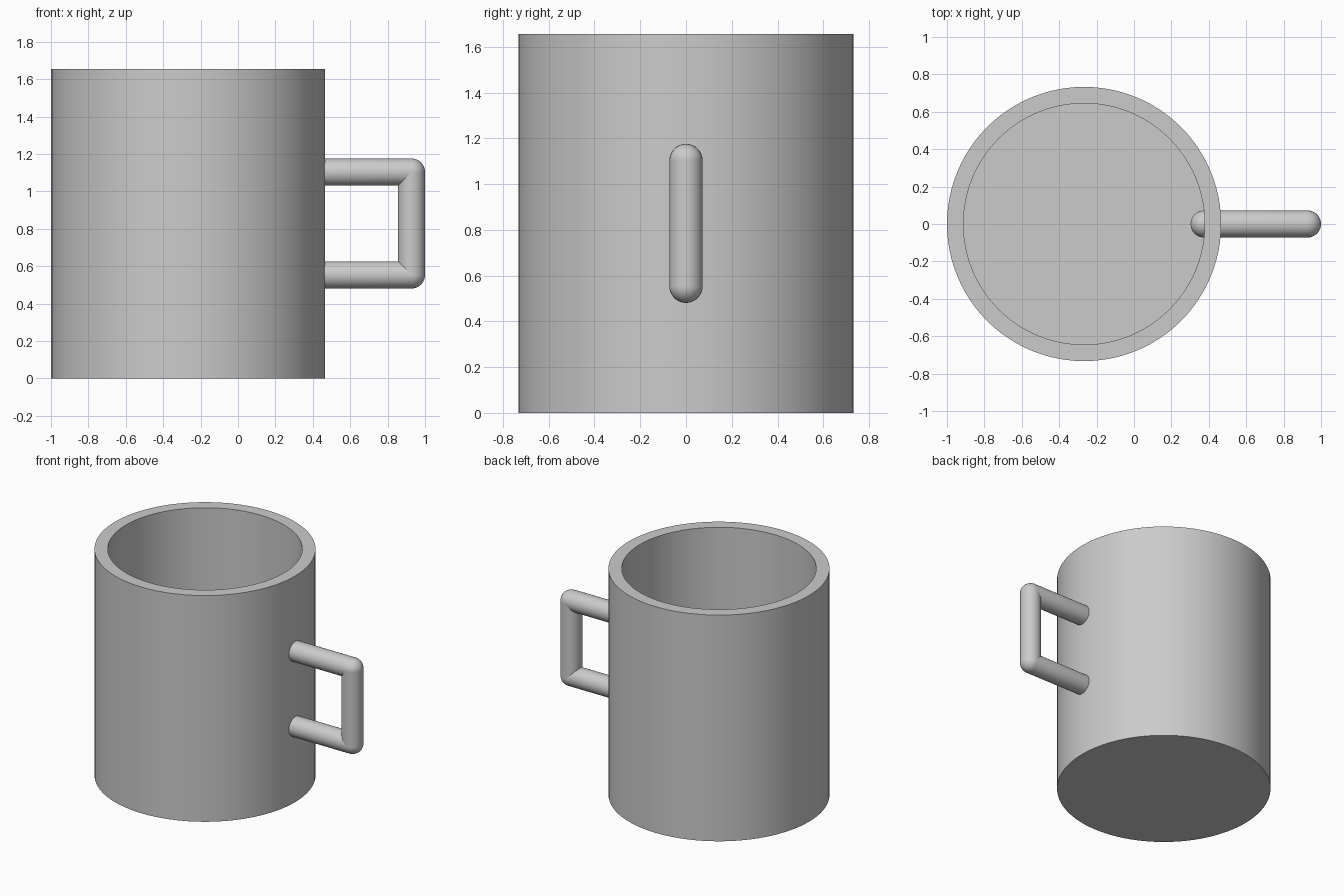
import bpy
import bmesh
from math import radians
from mathutils import Matrix, Vector

if "Cube" in bpy.data.objects:
    bpy.data.objects.remove(bpy.data.objects["Cube"])

CUP_X, OUTER, INNER, HEIGHT, FLOOR = -0.267, 0.733, 0.645, 1.655, 0.09
BAR = 0.0725                      # handle bar radius
IN_X, OUT_X = 0.375, 0.9275       # handle bar ends
LOW_Z, HIGH_Z = 0.553, 1.103

grey = bpy.data.materials.new("plain grey")
grey.use_nodes = True
colour = (0.6, 0.6, 0.6, 1)
grey.diffuse_color = colour
grey.node_tree.nodes["Principled BSDF"].inputs["Base Color"].default_value = colour


def finish(name, bm):
    """Turn a bmesh into a smooth object with sharp edges kept."""
    bmesh.ops.recalc_face_normals(bm, faces=bm.faces)
    mesh = bpy.data.meshes.new(name)
    bm.to_mesh(mesh)
    bm.free()
    mesh.materials.append(grey)
    obj = bpy.data.objects.new(name, mesh)
    bpy.context.collection.objects.link(obj)
    bpy.ops.object.select_all(action="DESELECT")
    obj.select_set(True)
    bpy.context.view_layer.objects.active = obj
    bpy.ops.object.shade_smooth_by_angle(angle=radians(30))
    return obj


def make_cup():
    """Solid cylinder whose top is inset for the rim and sunk to the floor."""
    bm = bmesh.new()
    bmesh.ops.create_cone(bm, cap_ends=True, segments=96, radius1=OUTER,
                          radius2=OUTER, depth=HEIGHT,
                          matrix=Matrix.Translation((CUP_X, 0, HEIGHT / 2)))
    top = max(bm.faces, key=lambda f: f.calc_center_median().z)
    bmesh.ops.inset_individual(bm, faces=[top], thickness=OUTER - INNER)
    sunk = bmesh.ops.extrude_discrete_faces(bm, faces=[top])["faces"][0]
    bmesh.ops.translate(bm, verts=sunk.verts, vec=(0, 0, FLOOR - HEIGHT))
    # Join the lowered floor's wall to the rim
    bmesh.ops.remove_doubles(bm, verts=bm.verts, dist=1e-5)
    finish("cup_body", bm)


def make_bar(name, start, end, rounded):
    """Straight round bar between two points, with domed or open ends."""
    start, end = Vector(start), Vector(end)
    half = (end - start).length / 2
    bm = bmesh.new()
    if rounded:
        bmesh.ops.create_uvsphere(bm, u_segments=32, v_segments=16, radius=BAR)
        # Split the ball at its equator and stretch it into a capsule
        bmesh.ops.bisect_plane(bm, geom=bm.verts[:] + bm.edges[:] + bm.faces[:],
                               plane_co=(0, 0, 0), plane_no=(0, 0, 1), dist=1e-5)
        equator = [e for e in bm.edges if all(abs(v.co.z) < 1e-5 for v in e.verts)]
        bmesh.ops.split_edges(bm, edges=equator)
        for v in bm.verts:
            side = v.link_faces[0].calc_center_median().z
            v.tag = side > 0
        for v in bm.verts:
            v.co.z += half if v.tag else -half
        rims = [e for e in bm.edges if e.is_boundary]
        bmesh.ops.bridge_loops(bm, edges=rims)
    else:
        bmesh.ops.create_cone(bm, cap_ends=False, segments=32, radius1=BAR,
                              radius2=BAR, depth=half * 2)
    turn = (end - start).to_track_quat("Z", "Y").to_matrix().to_4x4()
    bm.transform(Matrix.Translation((start + end) / 2) @ turn)
    finish(name, bm)


make_cup()
make_bar("handle_upper_bar", (IN_X, 0, HIGH_Z), (OUT_X, 0, HIGH_Z), True)
make_bar("handle_lower_bar", (IN_X, 0, LOW_Z), (OUT_X, 0, LOW_Z), True)
make_bar("handle_grip", (OUT_X, 0, LOW_Z), (OUT_X, 0, HIGH_Z), False)
